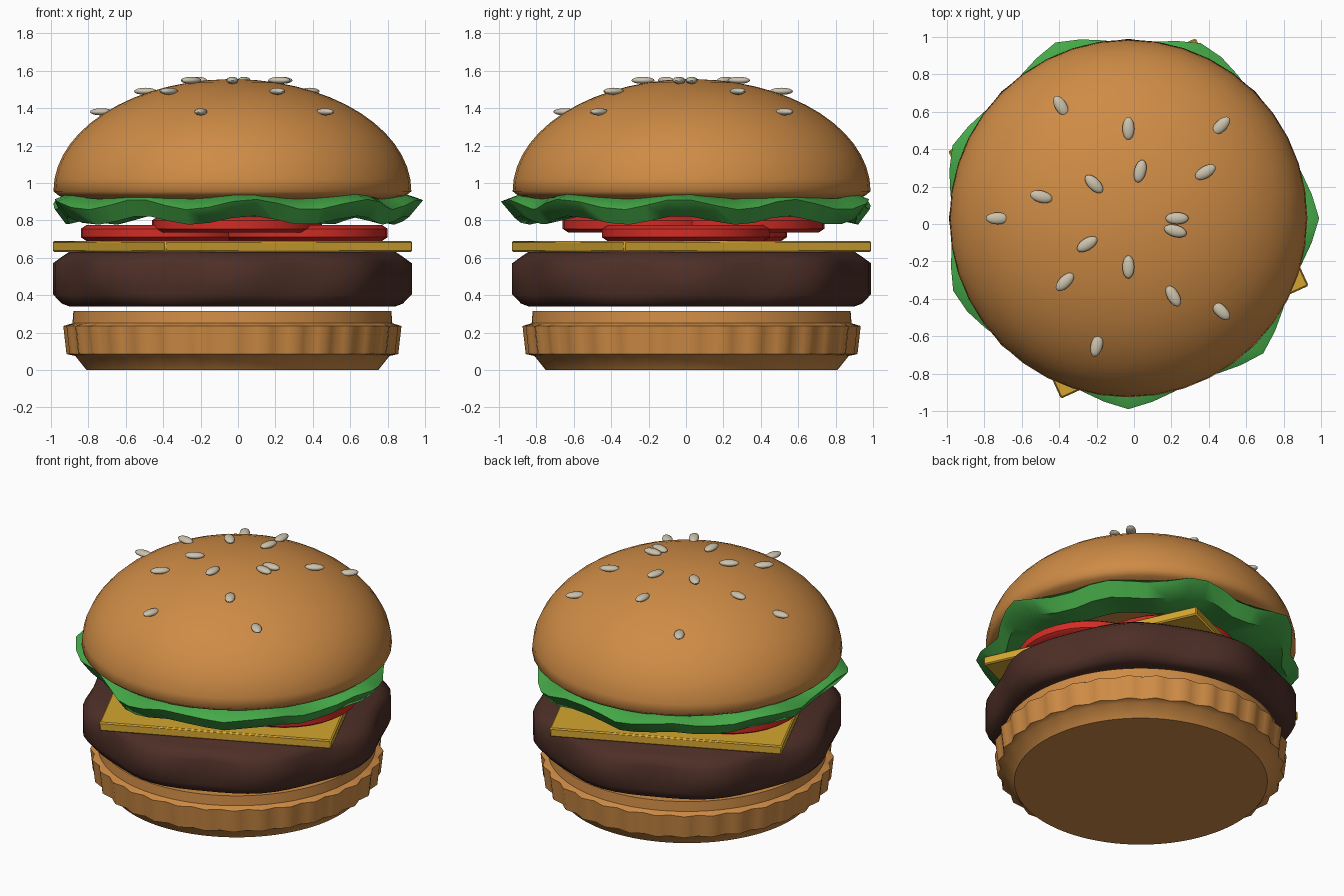
import bpy, bmesh, math
from mathutils import Matrix

cube = bpy.data.objects.get("Cube")
if cube:
    bpy.data.objects.remove(cube)

CENTRE = (-0.03, 0.03, 0)


def material(name, rgb):
    m = bpy.data.materials.new(name)
    m.use_nodes = True
    m.diffuse_color = (*rgb, 1)
    m.node_tree.nodes["Principled BSDF"].inputs["Base Color"].default_value = (*rgb, 1)
    return m


BUN = material("toasted bun", (0.62, 0.26, 0.06))
LETTUCE = material("lettuce green", (0.06, 0.40, 0.065))
TOMATO = material("tomato red", (0.65, 0.025, 0.018))
CHEESE = material("cheese yellow", (0.66, 0.38, 0.03))
MEAT = material("grilled brown", (0.075, 0.028, 0.02))
SEED = material("sesame cream", (0.60, 0.54, 0.41))


def finish(name, bm, mat, sharp=40):
    bmesh.ops.recalc_face_normals(bm, faces=bm.faces)
    mesh = bpy.data.meshes.new(name)
    bm.to_mesh(mesh)
    bm.free()
    mesh.materials.append(mat)
    ob = bpy.data.objects.new(name, mesh)
    bpy.context.collection.objects.link(ob)
    ob.location = CENTRE
    bpy.ops.object.select_all(action="DESELECT")
    bpy.context.view_layer.objects.active = ob
    ob.select_set(True)
    bpy.ops.object.shade_smooth_by_angle(angle=math.radians(sharp))
    return ob


def lathe(name, profile, segs, mat, wave=None, closed=False, sharp=40):
    """Revolve a profile; wave(row, angle) returns radius and height offsets."""
    bm = bmesh.new()
    rows = []
    for i, (r, z) in enumerate(profile):
        row = []
        for k in range(segs):
            a = math.tau * k / segs
            dr, dz = wave(i, a) if wave else (0, 0)
            row.append(bm.verts.new(((r + dr) * math.cos(a), (r + dr) * math.sin(a), z + dz)))
        rows.append(row)
    pairs = list(zip(rows, rows[1:]))
    if closed:
        pairs.append((rows[-1], rows[0]))
    else:
        bm.faces.new(rows[0])
        bm.faces.new(rows[-1])
    for low, high in pairs:
        for k in range(segs):
            n = (k + 1) % segs
            bm.faces.new((low[k], low[n], high[n], high[k]))
    return finish(name, bm, mat, sharp)


# Bottom bun with a crimped rim
def crimp(row, a):
    return (0.012 * math.cos(32 * a) if row in (2, 3) else 0, 0)


lathe("bottom_bun", [(0.78, 0), (0.84, 0.075), (0.875, 0.085), (0.892, 0.235),
                     (0.855, 0.25), (0.85, 0.315)], 128, BUN, crimp)


# Patty with eight soft lobes
def lobes(row, a):
    amount = 0.028 if row in (2, 3) else 0.012
    return amount * math.cos(8 * a), 0


lathe("patty", [(0.86, 0.34), (0.90, 0.355), (0.932, 0.405), (0.932, 0.57),
                (0.90, 0.605), (0.86, 0.632)], 64, MEAT, lobes, sharp=60)

# Square cheese slice, turned on the stack
bm = bmesh.new()
bmesh.ops.create_cube(bm, size=1, matrix=Matrix.Translation((0, 0, 0.66))
                      @ Matrix.Rotation(math.radians(24.5), 4, "Z")
                      @ Matrix.Diagonal((1.455, 1.455, 0.06, 1)))
bmesh.ops.bevel(bm, geom=bm.edges[:], offset=0.008, segments=1, affect="EDGES")
finish("cheese_slice", bm, CHEESE)

# Overlapping tomato slices, one pair resting on the other
for label, x, y, z in (("left", 0.38, -0.03, 0.69), ("right", -0.36, 0.06, 0.69),
                       ("front", 0.02, -0.24, 0.735), ("back", 0.03, 0.26, 0.735)):
    slice_ob = lathe("tomato_slice_" + label,
                     [(0.42, 0), (0.45, 0.02), (0.45, 0.065), (0.42, 0.085)], 32, TOMATO, sharp=50)
    slice_ob.location = (CENTRE[0] + x, CENTRE[1] + y, z)

# Ruffled lettuce ring
TIPS = [math.radians(d) for d in (0, 66, 112, 158, 204, 270, 315)]


def ruffle(row, a):
    nearest = max(math.cos(a - t) for t in TIPS)
    off = math.acos(min(1, nearest)) / math.radians(24)
    tip = max(0, 1 - off)
    weight = (0, 0.5, 1, 0.8, 0)[row]
    lift = 0.028 * math.cos(9 * a + 0.6) * (0.2 + 0.8 * weight)
    return weight * (0.10 * tip - 0.005), lift


lathe("lettuce", [(0.62, 0.88), (0.87, 0.93), (0.925, 0.885), (0.87, 0.80), (0.62, 0.845)],
      48, LETTUCE, ruffle, closed=True, sharp=60)

# Domed top bun
RADIUS, BASE, HEIGHT = 0.957, 0.955, 0.6
dome = [(0.70, 0.895), (0.86, 0.91), (0.925, 0.93)]
for i in range(15):
    t = math.radians(90 * i / 14.3)
    dome.append((RADIUS * math.cos(t), BASE + HEIGHT * math.sin(t)))
lathe("top_bun", dome, 40, BUN, sharp=60)

# Sesame seeds in three rings, each pointing outward
RINGS = {0.26: (0, -15, -90, -148, 135, 76),
         0.48: (90, 31, 166, -135, -60),
         0.70: (180, 121, 45, -45, -104)}
count = 0
for r, angles in RINGS.items():
    z = BASE + HEIGHT * math.sqrt(1 - (r / RADIUS) ** 2) + 0.016
    for deg in angles:
        count += 1
        bm = bmesh.new()
        bmesh.ops.create_uvsphere(bm, u_segments=16, v_segments=8, radius=1,
                                  matrix=Matrix.Rotation(math.radians(deg), 4, "Z")
                                  @ Matrix.Translation((r, 0, z))
                                  @ Matrix.Diagonal((0.062, 0.032, 0.019, 1)))
        finish(f"sesame_seed_{count}", bm, SEED, 60)
